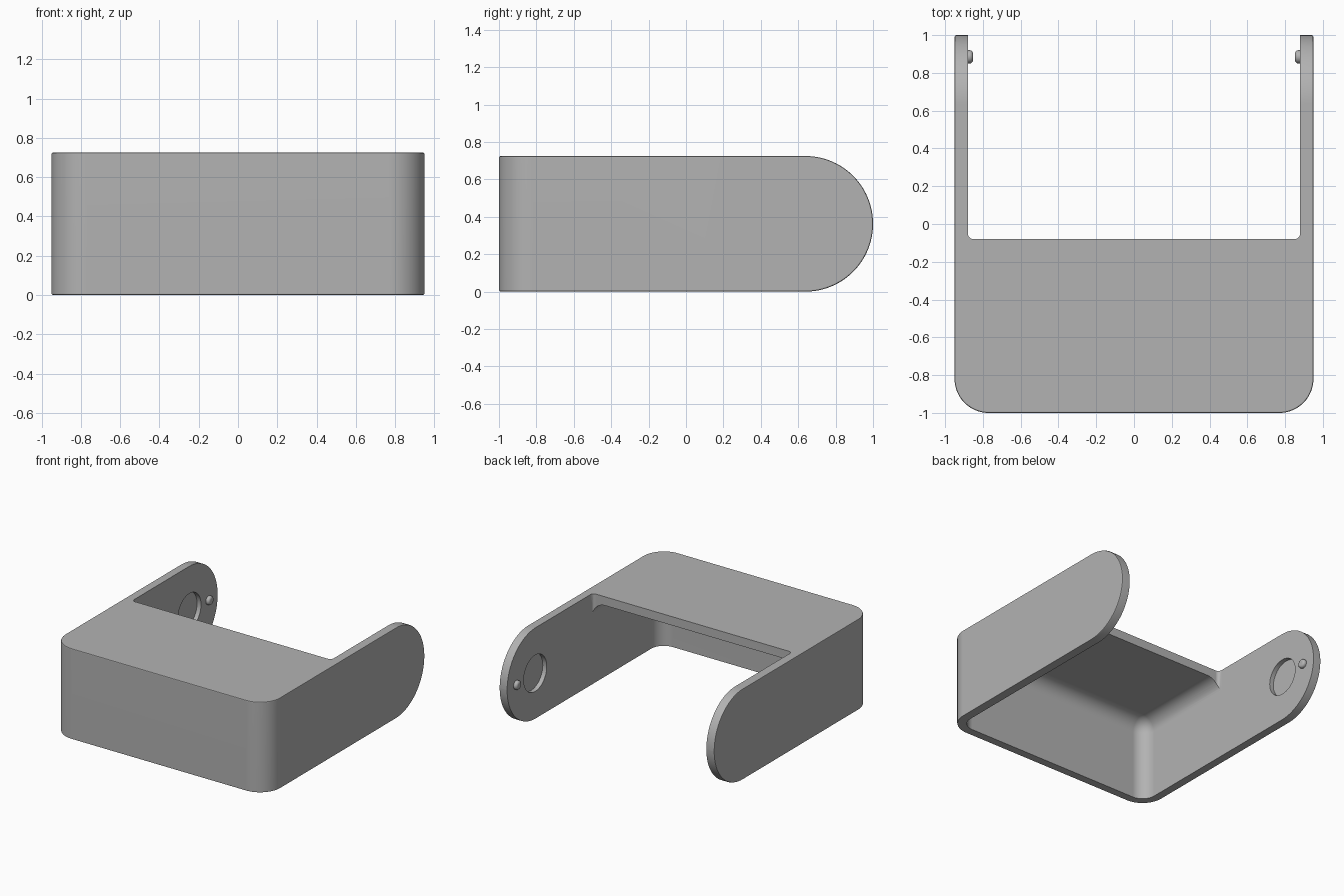
import bpy, bmesh, math
from mathutils import Matrix, Vector

cube = bpy.data.objects.get("Cube")
if cube:
    bpy.data.objects.remove(cube, do_unlink=True)

HALF_W, LENGTH, HEIGHT, WALL = 0.95, 1.0, 0.725, 0.07
MID = HEIGHT / 2
INNER = HALF_W - WALL

grey = bpy.data.materials.new("plain grey")
grey.use_nodes = True
grey.diffuse_color = (0.45, 0.45, 0.45, 1)
grey.node_tree.nodes["Principled BSDF"].inputs["Base Color"].default_value = grey.diffuse_color


def box(bm, low, high):
    low, high = Vector(low), Vector(high)
    bmesh.ops.create_cube(bm, size=1, matrix=Matrix.Translation((low + high) / 2)
                          @ Matrix.Diagonal((*(high - low), 1)))


def round_edges(bm, rule, radius, segments):
    """Round the edges whose two end points satisfy the rule."""
    edges = [e for e in bm.edges if rule(e.verts[0].co, e.verts[1].co)]
    bmesh.ops.bevel(bm, geom=edges, offset=radius, segments=segments,
                    profile=0.5, affect='EDGES', clamp_overlap=True)


def finish(bm, name):
    bmesh.ops.recalc_face_normals(bm, faces=bm.faces)
    mesh = bpy.data.meshes.new(name)
    bm.to_mesh(mesh)
    bm.free()
    obj = bpy.data.objects.new(name, mesh)
    bpy.context.collection.objects.link(obj)
    mesh.materials.append(grey)
    return obj


def activate(obj):
    bpy.ops.object.select_all(action='DESELECT')
    obj.select_set(True)
    bpy.context.view_layer.objects.active = obj


def carve(target, cutter):
    cutter.hide_render = True
    mod = target.modifiers.new("carve", 'BOOLEAN')
    mod.operation, mod.solver, mod.object = 'DIFFERENCE', 'EXACT', cutter
    activate(target)
    bpy.ops.object.modifier_apply(modifier=mod.name)
    bpy.data.objects.remove(cutter, do_unlink=True)


def smooth(obj):
    activate(obj)
    bpy.ops.object.shade_smooth_by_angle(angle=math.radians(35))
    mod = obj.modifiers.new("even shading", 'WEIGHTED_NORMAL')
    mod.keep_sharp = True


def upright_front(a, b):
    return abs(a.z - b.z) > 0.1 and a.y < 0 and b.y < 0


# Outer block: rounded front corners, half-round back, softened rims
bm = bmesh.new()
box(bm, (-HALF_W, -LENGTH, 0), (HALF_W, LENGTH, HEIGHT))
round_edges(bm, upright_front, 0.18, 16)
round_edges(bm, lambda a, b: a.y > 0.99 and b.y > 0.99 and abs(a.x - b.x) > 1, MID - 0.0005, 24)
rims = [e for e in bm.edges if e.calc_face_angle(0) > math.radians(50)]
bmesh.ops.bevel(bm, geom=rims, offset=0.009, segments=2, profile=0.5, affect='EDGES')
body = finish(bm, "cover_body")

# Hollow under the top plate, filleted inside
bm = bmesh.new()
box(bm, (-INNER, -LENGTH + WALL, -0.5), (INNER, 1.5, HEIGHT - WALL))
top = HEIGHT - WALL - 0.01
round_edges(bm, lambda a, b: upright_front(a, b)
            or (a.z > top and b.z > top and min(a.y, b.y) < 1), 0.11, 10)
carve(body, finish(bm, "hollow_cutter"))

# Open gap between the two arms
bm = bmesh.new()
box(bm, (-INNER, -0.08, -0.6), (INNER, 1.6, 1.5))
round_edges(bm, upright_front, 0.03, 6)
carve(body, finish(bm, "gap_cutter"))

# Shallow round recesses on the inner faces of both arms
sideways = Matrix.Rotation(math.pi / 2, 4, 'Y')
bm = bmesh.new()
bmesh.ops.create_cone(bm, cap_ends=True, segments=48, radius1=0.145, radius2=0.145,
                      depth=2 * (INNER + 0.035),
                      matrix=Matrix.Translation((0, 0.645, MID)) @ sideways)
carve(body, finish(bm, "recess_cutter"))
smooth(body)

# Small rounded pegs near the arm tips
for side, label in ((-1, "right"), (1, "left")):
    bm = bmesh.new()
    bmesh.ops.create_cone(bm, cap_ends=True, segments=32, radius1=0.035, radius2=0.035,
                          depth=0.056,
                          matrix=Matrix.Translation((side * INNER, 0.885, MID)) @ sideways)
    rim = [e for e in bm.edges if e.calc_face_angle(0) > 1]
    bmesh.ops.bevel(bm, geom=rim, offset=0.018, segments=5, profile=0.5, affect='EDGES')
    smooth(finish(bm, label + "_peg"))
